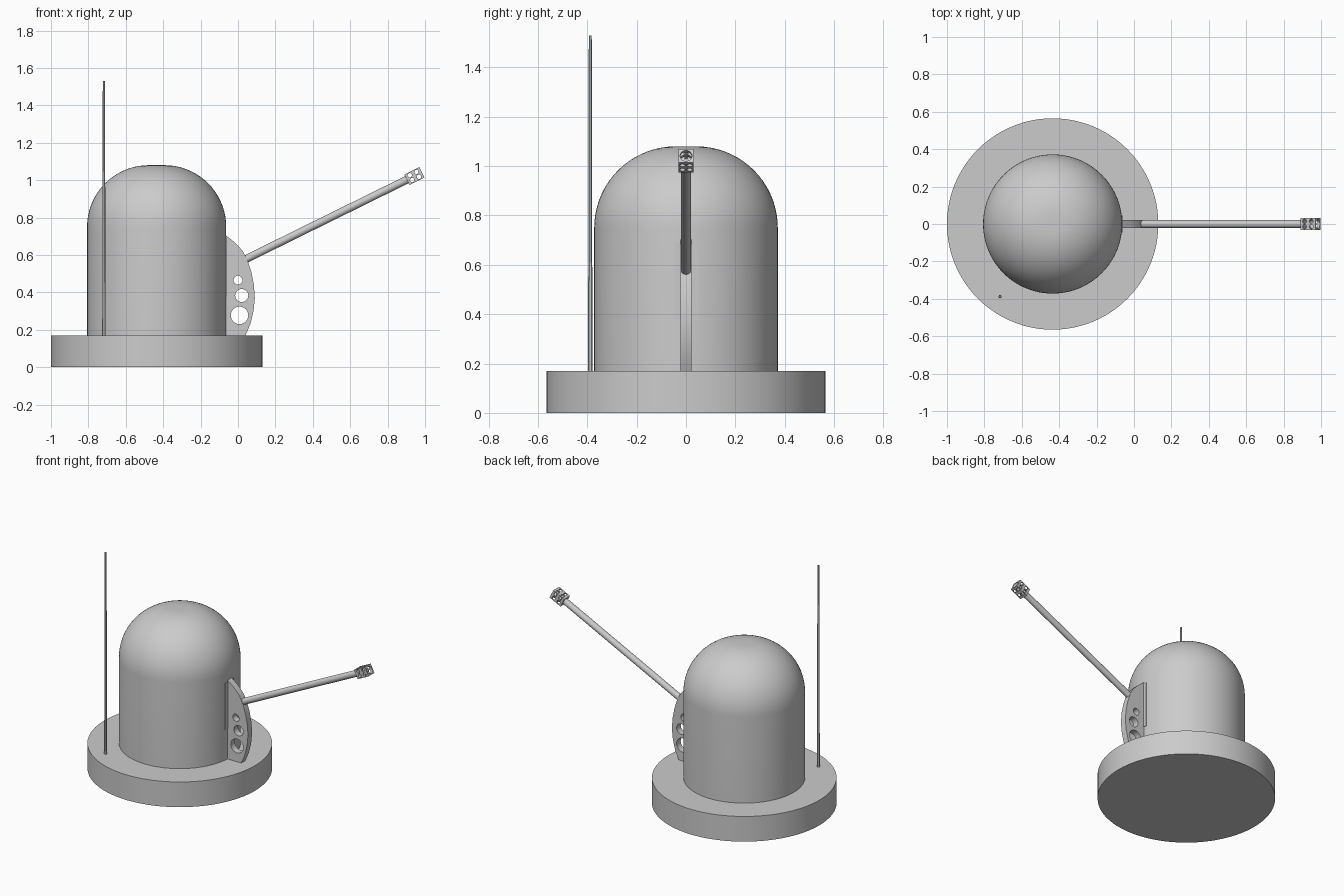
import bpy, bmesh
from math import sin, cos, pi, radians, atan2
from mathutils import Matrix, Vector

if "Cube" in bpy.data.objects:
    bpy.data.objects.remove(bpy.data.objects["Cube"])


def make(name, bm, angle=30):
    bmesh.ops.recalc_face_normals(bm, faces=bm.faces)
    me = bpy.data.meshes.new(name)
    bm.to_mesh(me)
    bm.free()
    ob = bpy.data.objects.new(name, me)
    bpy.context.collection.objects.link(ob)
    smooth(ob, angle)
    return ob


def smooth(ob, angle=30):
    bpy.ops.object.select_all(action='DESELECT')
    bpy.context.view_layer.objects.active = ob
    ob.select_set(True)
    bpy.ops.object.shade_smooth_by_angle(angle=radians(angle))


def rod(name, a, b, r1, r2=None, seg=24):
    a, b = Vector(a), Vector(b)
    d = b - a
    m = Matrix.Translation((a + b) / 2) @ d.to_track_quat('Z', 'Y').to_matrix().to_4x4()
    bm = bmesh.new()
    bmesh.ops.create_cone(bm, cap_ends=True, segments=seg, radius1=r1,
                          radius2=r1 if r2 is None else r2, depth=d.length, matrix=m)
    return make(name, bm)


def lathe(name, profile, cx, seg=96):
    bm = bmesh.new()
    vs = [bm.verts.new((r, 0, z)) for r, z in profile]
    es = [bm.edges.new(p) for p in zip(vs, vs[1:])]
    bmesh.ops.spin(bm, geom=vs + es, cent=(0, 0, 0), axis=(0, 0, 1), angle=2 * pi,
                   steps=seg, use_duplicate=False)
    bmesh.ops.remove_doubles(bm, verts=bm.verts, dist=1e-5)
    bmesh.ops.translate(bm, verts=bm.verts, vec=(cx, 0, 0))
    return make(name, bm)


def box(name, size, matrix):
    bm = bmesh.new()
    bmesh.ops.create_cube(bm, size=1, matrix=matrix @ Matrix.Diagonal((*size, 1)))
    return make(name, bm)


def drill(ob, a, b, r):
    cutter = rod("cutter", a, b, r)
    cutter.hide_render = True
    mod = ob.modifiers.new("hole", 'BOOLEAN')
    mod.operation, mod.solver, mod.object = 'DIFFERENCE', 'EXACT', cutter
    bpy.context.view_layer.objects.active = ob
    bpy.ops.object.modifier_apply(modifier=mod.name)
    bpy.data.objects.remove(cutter)


CX = -0.435

# round base and domed body with a large top fillet
rod("base", (CX, 0, 0), (CX, 0, 0.17), 0.565, seg=96)
R, F, TOP = 0.372, 0.33, 1.08
arc = [(R - F + F * cos(t * pi / 36), TOP - F + F * sin(t * pi / 36)) for t in range(19)]
lathe("dome_body", [(0, 0.165), (R, 0.165)] + arc + [(0, TOP)], CX)

# fin bracket with three lightening holes
outline = [(-0.08, 0.17), (0.04, 0.17), (0.066, 0.23), (0.083, 0.30), (0.09, 0.37),
           (0.085, 0.44), (0.071, 0.51), (0.05, 0.575), (0.025, 0.622),
           (-0.015, 0.665), (-0.062, 0.703), (-0.08, 0.703)]
bm = bmesh.new()
f = bm.faces.new([bm.verts.new((x, -0.022, z)) for x, z in outline])
ext = bmesh.ops.extrude_face_region(bm, geom=[f])
bmesh.ops.translate(bm, vec=(0, 0.044, 0),
                    verts=[g for g in ext["geom"] if isinstance(g, bmesh.types.BMVert)])
fin = make("fin_bracket", bm)
for x, z, r in [(0.0, 0.465, 0.024), (0.02, 0.383, 0.035), (0.008, 0.277, 0.047)]:
    drill(fin, (x, -0.1, z), (x, 0.1, z), r)
smooth(fin)

# thin mounting pad behind the fin
box("mounting_pad", (0.02, 0.092, 0.315), Matrix.Translation((-0.071, 0, 0.533)))

# tilted barrel
start, end = Vector((0.03, 0, 0.572)), Vector((0.943, 0, 1.022))
u = (end - start).normalized()
w = Vector((-u.z, 0, u.x))
v = Vector((0, 1, 0))
rod("barrel", start, end - u * 0.035, 0.021)

# muzzle block: bored along its length, four holes on every side
tilt = Matrix.Translation(end) @ Matrix.Rotation(-atan2(u.z, u.x), 4, 'Y')
muzzle = box("muzzle_block", (0.09, 0.062, 0.062), tilt)
drill(muzzle, end - u * 0.03, end + u * 0.1, 0.024)
for i in (-1, 1):
    for j in (-1, 1):
        for side, through in ((v, w), (w, v)):
            p = end + u * 0.02 * i + side * 0.0145 * j
            drill(muzzle, p - through * 0.06, p + through * 0.06, 0.0115)
smooth(muzzle)

# whip antenna
rod("antenna", (-0.717, -0.388, 0.165), (-0.717, -0.388, 1.53), 0.009, 0.006, seg=12)
